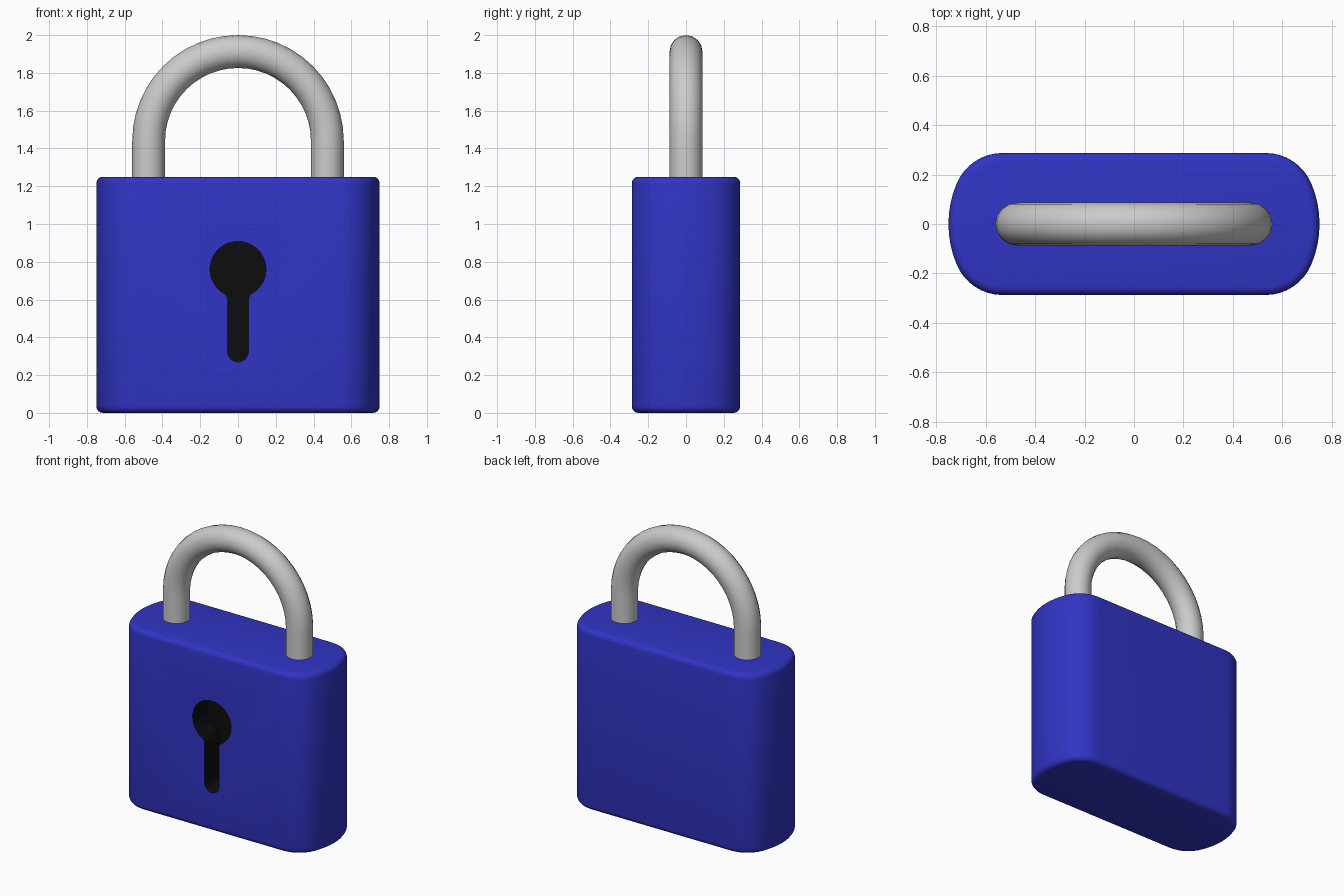
import bpy
import bmesh
from math import sin, cos, pi, radians, atan2, hypot, sqrt, degrees
from mathutils import Vector

if "Cube" in bpy.data.objects:
    bpy.data.objects.remove(bpy.data.objects["Cube"])


def arc(cx, cy, r, a0, a1, n):
    """Points along an arc, angles in degrees."""
    return [(cx + r * cos(radians(a0 + (a1 - a0) * i / n)),
             cy + r * sin(radians(a0 + (a1 - a0) * i / n))) for i in range(n + 1)]


def new_object(name, bm, materials=()):
    bmesh.ops.recalc_face_normals(bm, faces=bm.faces)
    mesh = bpy.data.meshes.new(name)
    bm.to_mesh(mesh)
    bm.free()
    for m in materials:
        mesh.materials.append(m)
    obj = bpy.data.objects.new(name, mesh)
    bpy.context.collection.objects.link(obj)
    return obj


def prism(name, points, offset, materials, index=0):
    """Extrude a closed outline by an offset vector."""
    bm = bmesh.new()
    face = bm.faces.new([bm.verts.new(p) for p in points])
    ext = bmesh.ops.extrude_face_region(bm, geom=[face])
    verts = [g for g in ext["geom"] if isinstance(g, bmesh.types.BMVert)]
    bmesh.ops.translate(bm, verts=verts, vec=offset)
    for f in bm.faces:
        f.material_index = index
    return new_object(name, bm, materials)


def make_active(obj):
    bpy.ops.object.select_all(action='DESELECT')
    obj.select_set(True)
    bpy.context.view_layer.objects.active = obj


def material(name, color):
    m = bpy.data.materials.new(name)
    m.diffuse_color = color
    m.use_nodes = True
    m.node_tree.nodes["Principled BSDF"].inputs["Base Color"].default_value = m.diffuse_color
    return m


blue = material("blue_paint", (0.03, 0.035, 0.55, 1))
black = material("keyhole_black", (0.004, 0.004, 0.004, 1))

# Body: flat front and back, broad curved ends with blended corners
HALF_X, HALF_Y, HEIGHT = 0.75, 0.287, 1.25
R, r = 0.42, 0.20
cx, fy = HALF_X - R, HALF_Y - r
fx = cx + sqrt((R - r) ** 2 - fy ** 2)
t = degrees(atan2(fy, fx - cx))
end = (arc(fx, -fy, r, -90, -t, 8) + arc(cx, 0, R, -t, t, 8)[1:-1]
       + arc(fx, fy, r, t, 90, 8))
outline = end + [(-x, -y) for x, y in end]
body = prism("body", [(x, y, 0) for x, y in outline], (0, 0, HEIGHT), [blue, black])
bev = body.modifiers.new("rounded_rims", 'BEVEL')
bev.width, bev.segments = 0.035, 4
bev.limit_method, bev.angle_limit = 'ANGLE', radians(40)

# Keyhole: round top, filleted into a round-ended slot
KZ, KR, SW, FR = 0.76, 0.148, 0.055, 0.04
gx = SW + FR
gz = -sqrt((KR + FR) ** 2 - gx ** 2)
g = degrees(atan2(gz, gx))
half = (arc(0, 0.325, SW, -90, 0, 8)
        + arc(gx, KZ + gz, FR, 180, 180 + g, 4)
        + arc(0, KZ, KR, g, 90, 18))
key = half + [(-x, z) for x, z in reversed(half[1:-1])]
cutter = prism("keyhole_cutter", [(x, -0.40, z) for x, z in key], (0, 0.27, 0),
               [blue, black], 1)
cutter.hide_render = True
cut = body.modifiers.new("keyhole", 'BOOLEAN')
cut.operation, cut.solver, cut.object = 'DIFFERENCE', 'EXACT', cutter

make_active(body)
for name in [m.name for m in body.modifiers]:
    bpy.ops.object.modifier_apply(modifier=name)
bpy.data.objects.remove(cutter)
bpy.ops.object.shade_smooth_by_angle(angle=radians(35))

# Shackle: round bar swept up, over a half circle and down
TUBE, SPAN, SPRING, SIDES = 0.087, 0.473, 1.44, 16
path = ([(SPAN, 1.10, 0)]
        + [(x, z, pi * i / 24) for i, (x, z) in enumerate(arc(0, SPRING, SPAN, 0, 180, 24))]
        + [(-SPAN, 1.10, pi)])
bm = bmesh.new()
rings = []
for x, z, a in path:
    out = Vector((cos(a), 0, sin(a)))
    rings.append([bm.verts.new(Vector((x, 0, z))
                               + out * TUBE * cos(2 * pi * k / SIDES)
                               + Vector((0, TUBE * sin(2 * pi * k / SIDES), 0)))
                  for k in range(SIDES)])
for a, b in zip(rings, rings[1:]):
    for k in range(SIDES):
        n = (k + 1) % SIDES
        bm.faces.new((a[k], a[n], b[n], b[k]))
bm.faces.new(rings[0])
bm.faces.new(rings[-1])
shackle = new_object("shackle", bm)
make_active(shackle)
bpy.ops.object.shade_smooth_by_angle(angle=radians(35))
